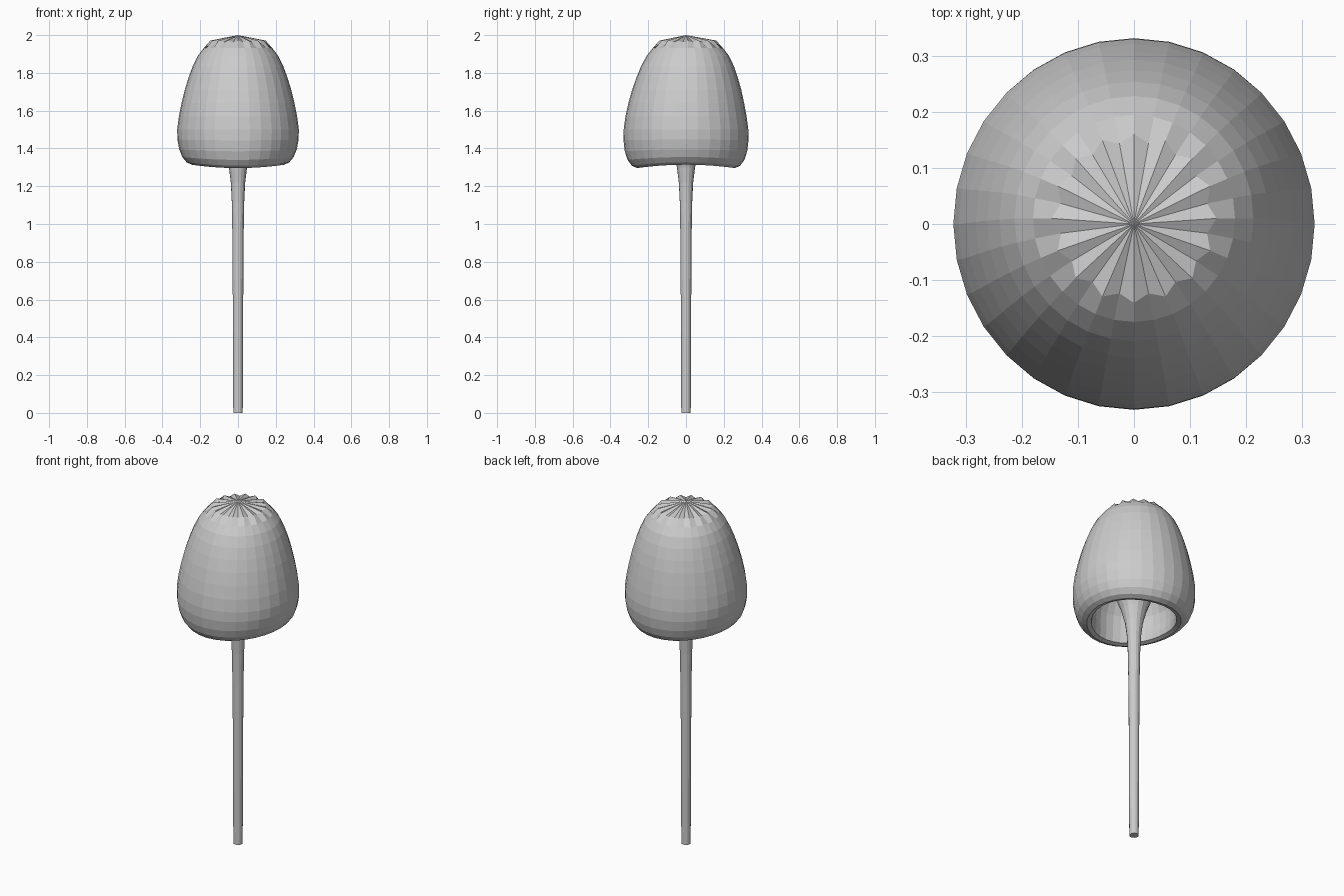
import bpy, bmesh
from math import sin, cos, pi

if "Cube" in bpy.data.objects:
    bpy.data.objects.remove(bpy.data.objects["Cube"])


def lathe(name, rings, sides, shape, tip=None, fill_bottom=False):
    """Skin a list of (radius, z) rings; shape() places each ring point."""
    bm = bmesh.new()
    loops = []
    for i, (r, z) in enumerate(rings):
        loops.append([bm.verts.new(shape(i, r, z, 2 * pi * k / sides, k)) for k in range(sides)])
    for a, b in zip(loops, loops[1:]):
        for k in range(sides):
            n = (k + 1) % sides
            bm.faces.new((a[k], a[n], b[n], b[k]))
    if tip:
        top = bm.verts.new(tip)
        for k in range(sides):
            bm.faces.new((top, loops[0][(k + 1) % sides], loops[0][k]))
    if fill_bottom:
        bm.faces.new(loops[-1])
    bmesh.ops.recalc_face_normals(bm, faces=bm.faces)
    mesh = bpy.data.meshes.new(name)
    bm.to_mesh(mesh)
    bm.free()
    obj = bpy.data.objects.new(name, mesh)
    bpy.context.collection.objects.link(obj)
    return obj


# Cap: bell outside, rolled rim, hollow underside
cap_rings = [
    (0.140, 1.967), (0.180, 1.933), (0.213, 1.89), (0.240, 1.835), (0.262, 1.775),
    (0.282, 1.71), (0.299, 1.64), (0.313, 1.57), (0.322, 1.50), (0.321, 1.445),
    (0.311, 1.39), (0.295, 1.347), (0.272, 1.318), (0.245, 1.305), (0.222, 1.312),
    (0.217, 1.345), (0.222, 1.40), (0.218, 1.46), (0.190, 1.53), (0.150, 1.56),
]


def cap_point(i, r, z, a, k):
    if i == 0:                                   # pleated crown
        r += 0.007 * (-1) ** k
        z += 0.004 * (-1) ** k
    low = max(0.0, min(1.0, (1.48 - z) / 0.16)) if i < 16 else 0.0
    shift = 0.010 * max(0.0, min(1.0, (z - 1.6) / 0.3))
    z -= low * 0.009 * (sin(a) ** 2 - cos(a) ** 2)   # wavy rim, lower front and back
    x = r * cos(a)
    y = r * sin(a) * (1.025 + 0.03 * low) + shift
    return x, y, z


lathe("cap", cap_rings, 32, cap_point, tip=(0, 0, 2.0))

# Stem: thin stalk flaring into the underside of the cap
stem_rings = [
    (0.170, 1.56), (0.130, 1.505), (0.095, 1.445), (0.068, 1.375), (0.048, 1.30),
    (0.038, 1.22), (0.033, 1.12), (0.030, 0.95), (0.028, 0.70), (0.027, 0.35), (0.025, 0.0),
]


def stem_point(i, r, z, a, k):
    return r * cos(a), r * sin(a), z


lathe("stem", stem_rings, 16, stem_point, fill_bottom=True)
